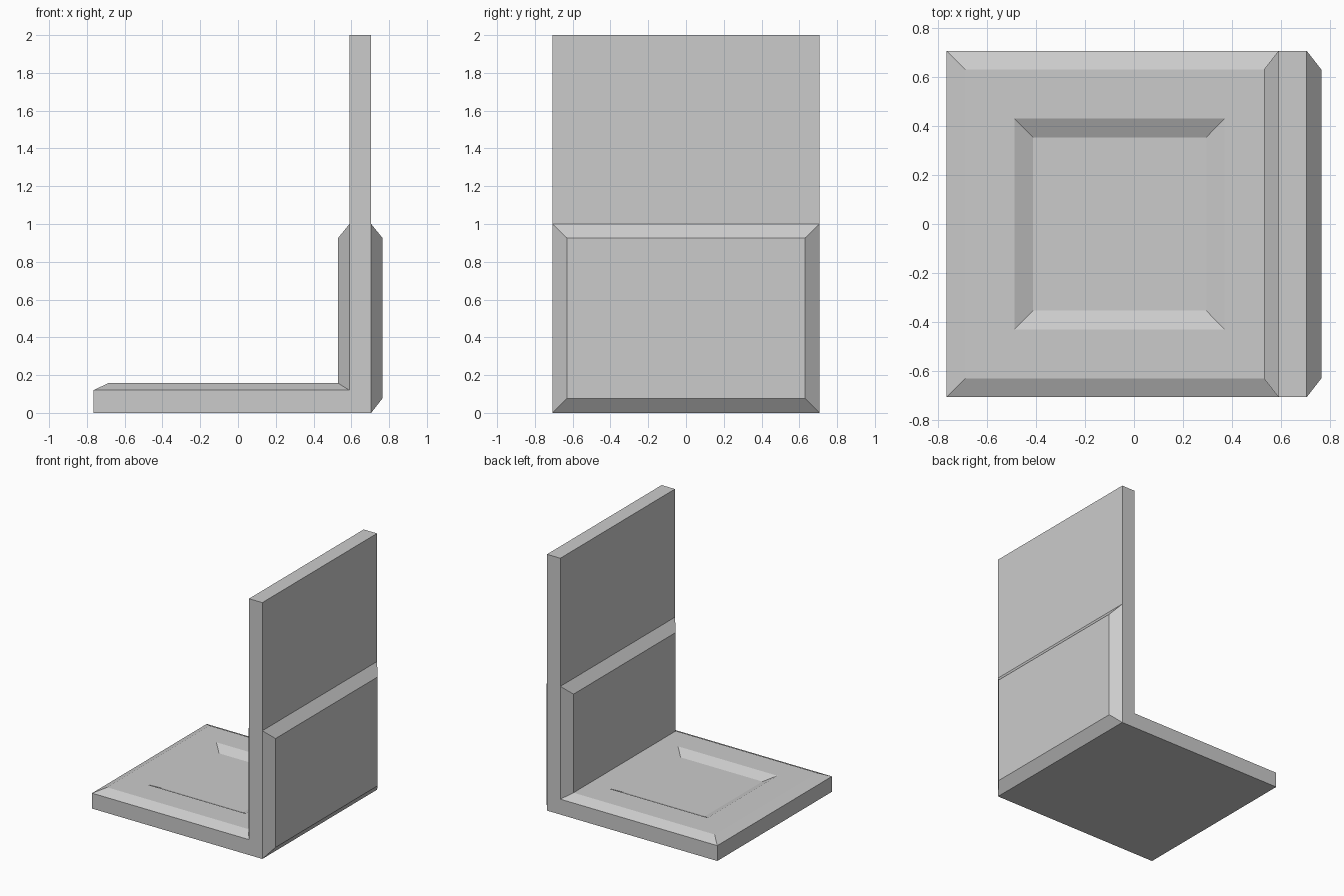
import bpy, bmesh

if "Cube" in bpy.data.objects:
    bpy.data.objects.remove(bpy.data.objects["Cube"])

W, WI = 0.707, 0.63          # half width: outer edge, raised panels
bm = bmesh.new()


def face(points):
    bm.faces.new([bm.verts.new(p) for p in points])


def loop(path, w):
    """Closed loop: an (x, z) path at -w, then back along it at +w."""
    return [(x, -w, z) for x, z in path] + [(x, w, z) for x, z in reversed(path)]


def strip(path, w):
    for a, b in zip(path, path[1:]):
        face(loop([a, b], w))


def bridge(a, b):
    n = len(a)
    for i in range(n):
        j = (i + 1) % n
        face([a[i], a[j], b[j], b[i]])


# Side profile points of the L-shaped body
toe, heel = (-0.765, 0), (0.705, 0)
rear_mid, rear_top = (0.705, 1.0), (0.705, 2.0)
front_top, front_mid = (0.59, 2.0), (0.59, 1.0)
corner, lip = (0.59, 0.12), (-0.765, 0.12)
outline = [toe, heel, rear_mid, rear_top, front_top, front_mid, corner, lip]

# Flat sides, underside, upper back and front edge
for s in (-W, W):
    face([(x, s, z) for x, z in outline])
strip([lip, toe, heel], W)
strip([rear_mid, rear_top, front_top, front_mid], W)

# Raised panel on the rear of the backrest
rear_in = [(0.765, 0.077), (0.765, 0.926)]
bridge(loop([heel, rear_mid], W), loop(rear_in, WI))
strip(rear_in, WI)

# Raised backrest panel and seat, joined at the inner corner
inner = [(0.53, 0.926), (0.53, 0.157), (-0.688, 0.157)]
bridge(loop([front_mid, corner, lip], W), loop(inner, WI))
strip(inner[:2], WI)

# Seat top with sloped square recess
rim = [(0.37, 0.157), (-0.488, 0.157)]
floor = [(0.295, 0.12), (-0.412, 0.12)]
bridge(loop(inner[1:], WI), loop(rim, 0.43))
bridge(loop(rim, 0.43), loop(floor, 0.354))
strip(floor, 0.354)

bmesh.ops.remove_doubles(bm, verts=bm.verts[:], dist=0.0005)
bmesh.ops.recalc_face_normals(bm, faces=bm.faces[:])
mesh = bpy.data.meshes.new("seat_with_backrest")
bm.to_mesh(mesh)
bm.free()
bpy.context.collection.objects.link(bpy.data.objects.new("seat_with_backrest", mesh))
